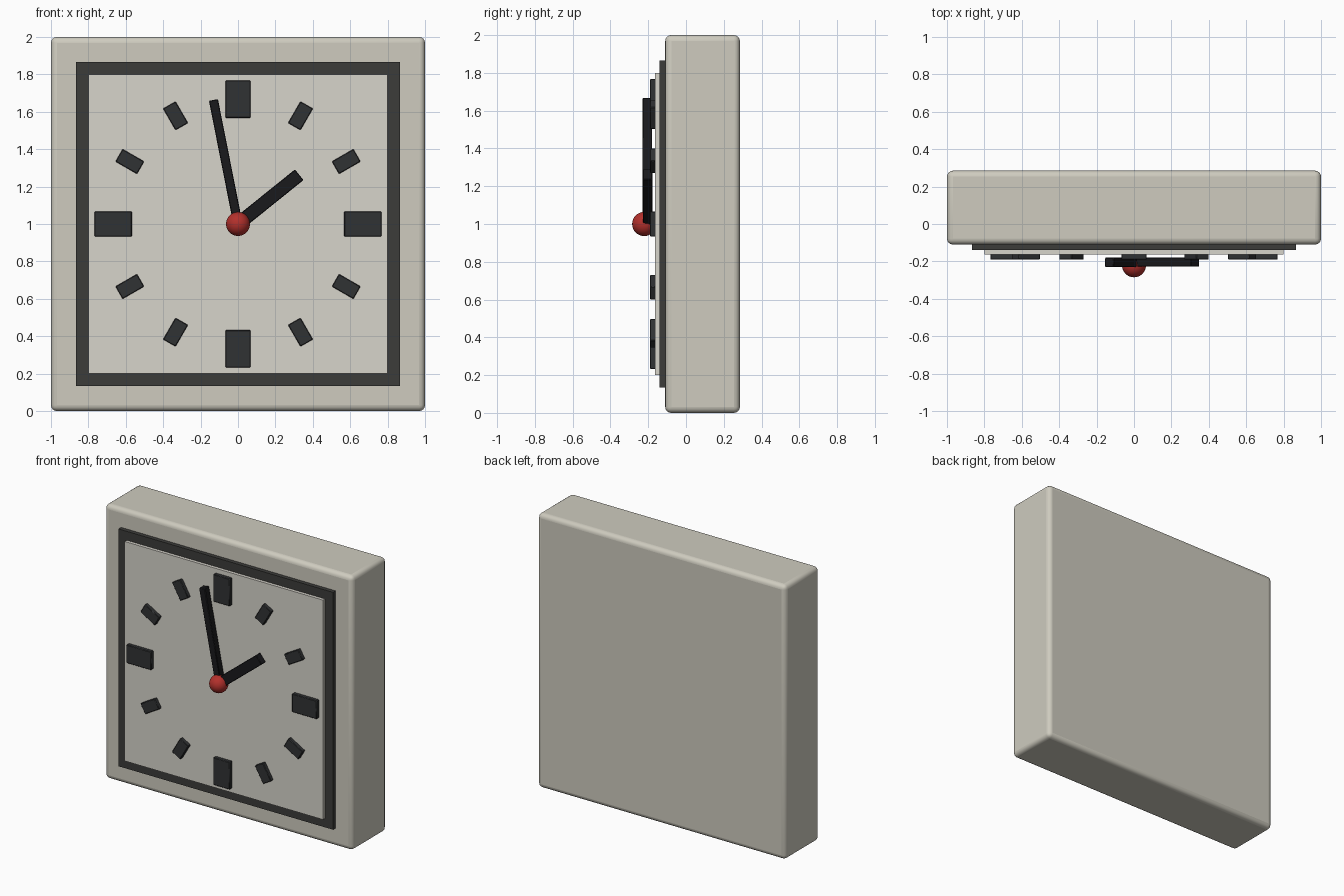
import bpy
from math import radians, sin, cos

if "Cube" in bpy.data.objects:
    bpy.data.objects.remove(bpy.data.objects["Cube"])

CZ = 1.0  # height of the dial centre


def material(name, rgb):
    m = bpy.data.materials.new(name)
    m.diffuse_color = (*rgb, 1)
    m.use_nodes = True
    m.node_tree.nodes["Principled BSDF"].inputs["Base Color"].default_value = m.diffuse_color
    return m


CASE = material("case_cream", (0.62, 0.60, 0.52))
DIAL = material("dial_cream", (0.68, 0.66, 0.60))
RIM = material("rim_dark", (0.045, 0.045, 0.042))
MARK = material("marker_dark", (0.03, 0.032, 0.034))
HAND = material("hand_black", (0.01, 0.01, 0.012))
RED = material("hub_red", (0.45, 0.03, 0.025))


def slab(name, w, h, y0, y1, mat, angle=0.0, radius=0.0, bevel=0.0, segments=2):
    """Box spanning y0..y1, placed at a clockwise angle and distance from the dial centre."""
    a = radians(angle)
    bpy.ops.mesh.primitive_cube_add(
        size=1, location=(radius * sin(a), (y0 + y1) / 2, CZ + radius * cos(a)),
        rotation=(0, a, 0))
    ob = bpy.context.object
    ob.name = name
    ob.scale = (w, y1 - y0, h)
    bpy.ops.object.transform_apply(location=False, rotation=False, scale=True)
    ob.data.materials.append(mat)
    if bevel:
        mod = ob.modifiers.new("round_edges", 'BEVEL')
        mod.width = bevel
        mod.segments = segments
        bpy.ops.object.shade_smooth_by_angle(angle=radians(35))
    return ob


# Case, dark rim and dial plate
slab("case", 2, 2, -0.11, 0.285, CASE, bevel=0.032, segments=4)
slab("dial_rim", 1.73, 1.73, -0.14, -0.10, RIM)
slab("dial_plate", 1.6, 1.6, -0.163, -0.13, DIAL)

# Hour markers, larger at the quarters
for i in range(12):
    w, h = (0.134, 0.2) if i % 3 == 0 else (0.077, 0.133)
    slab(f"hour_marker_{i + 1:02d}", w, h, -0.191, -0.16, MARK,
         angle=30 * i, radius=0.668, bevel=0.004, segments=1)

# Hands run outward from the centre
slab("hour_hand", 0.073, 0.42, -0.228, -0.178, HAND, 51.2, 0.21, 0.004, 1)
slab("minute_hand", 0.049, 0.676, -0.230, -0.180, HAND, -11.2, 0.338, 0.004, 1)

# Red hub
bpy.ops.mesh.primitive_uv_sphere_add(segments=32, ring_count=16, radius=0.064,
                                     location=(0, -0.221, CZ))
hub = bpy.context.object
hub.name = "hand_hub"
hub.data.materials.append(RED)
bpy.ops.object.shade_smooth()
